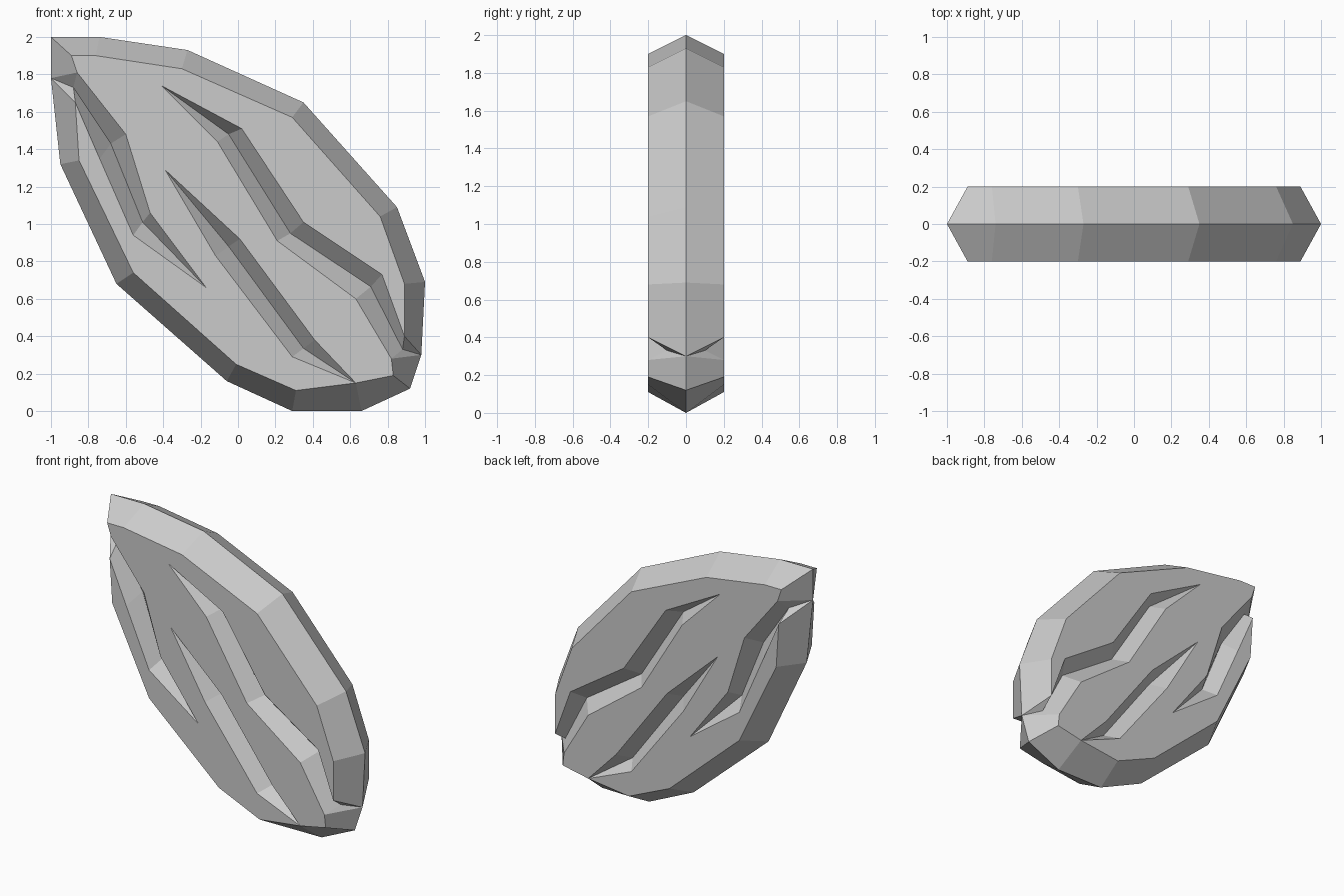
import bpy, bmesh

if "Cube" in bpy.data.objects:
    bpy.data.objects.remove(bpy.data.objects["Cube"])

FACE, VALLEY = 0.2, 0.1     # half thickness of the slab, distance of groove bottoms from centre

# Rim: (outer ridge x, z, flat-face edge x, z), split where two grooves cut through it
rim_top = [(-1, 1.78, -.86, 1.81), (-1, 2, -.89, 1.9), (-.74, 2, -.76, 1.9),
           (-.27, 1.93, -.30, 1.83), (.35, 1.65, .29, 1.57), (.85, 1.09, .76, 1.04),
           (1, .69, .89, .68), (.98, .30, .89, .40)]
rim_low = [(.98, .30, .82, .28), (.92, .12, .83, .19), (.66, 0, .63, .15),
           (.29, 0, .31, .11), (-.06, .16, -.01, .25), (-.65, .68, -.56, .74),
           (-.95, 1.32, -.85, 1.34), (-1, 1.78, -.87, 1.65)]

# Grooves: upper lip, valley and lower lip, running between their end points
tip_a, tip_b, tip_c = (-.41, 1.74), (-.39, 1.29), (-.17, .66)
end_b = (.63, .15)
a_up = [(.02, 1.51), (.35, 1.01), (.77, .73), (.89, .40)]
a_mid = [(-.05, 1.48), (.28, .95), (.71, .665), (.88, .33)]
a_low = [(-.11, 1.44), (.21, .91), (.63, .60), (.82, .28)]
b_up = [(.01, .92), (.41, .38)]
b_mid = [(-.05, .88), (.35, .335)]
b_low = [(-.12, .83), (.29, .29)]
c_up = [(-.47, 1.06), (-.60, 1.48), (-.86, 1.81)]
c_mid = [(-.51, 1.01), (-.68, 1.43), (-.88, 1.73)]
c_low = [(-.56, .94), (-.74, 1.35), (-.87, 1.65)]

bm = bmesh.new()
cache = {}


def vert(p, y):
    key = (p[0], y, p[1])
    if key not in cache:
        cache[key] = bm.verts.new(key)
    return cache[key]


def face(*corners):
    bm.faces.new([vert(p, y) for p, y in corners])


def groove(tip, up, mid, low, f, v, end=None, outlet=None):
    """V-shaped channel from a tip to a second tip or to an outlet on the ridge."""
    for lip in (up, low):
        face((tip, f), (lip[0], f), (mid[0], v))
        for i in range(len(mid) - 1):
            face((lip[i], f), (lip[i + 1], f), (mid[i + 1], v), (mid[i], v))
        if end:
            face((lip[-1], f), (end, f), (mid[-1], v))
        else:
            face((lip[-1], f), (outlet, 0), (mid[-1], v))


# Front and back are mirror images sharing the ridge at y = 0
for side in (-1, 1):
    f, v = side * FACE, side * VALLEY
    # bevelled rim
    for rim in (rim_top, rim_low):
        for p, q in zip(rim, rim[1:]):
            face((p[:2], 0), (q[:2], 0), (q[2:], f), (p[2:], f))
    # carved grooves
    groove(tip_a, a_up, a_mid, a_low, f, v, outlet=(.98, .30))
    groove(tip_b, b_up, b_mid, b_low, f, v, end=end_b)
    groove(tip_c, c_up, c_mid, c_low, f, v, outlet=(-1, 1.78))
    # flat face, in two pieces that meet between the middle and left grooves
    top = [p[2:] for p in rim_top]
    low = [p[2:] for p in rim_low]
    right = top + a_up[-2::-1] + [tip_a] + a_low[:-1] + low[:3] + b_up[::-1] + [tip_b, c_up[1]]
    left = low[2:] + c_low[-2::-1] + [tip_c] + c_up[:2] + [tip_b] + b_low
    face(*[(p, f) for p in right])
    face(*[(p, f) for p in left])

bmesh.ops.recalc_face_normals(bm, faces=bm.faces)
bmesh.ops.triangulate(bm, faces=[p for p in bm.faces if len(p.verts) > 4])
mesh = bpy.data.meshes.new("grooved_leaf")
bm.to_mesh(mesh)
bm.free()
leaf = bpy.data.objects.new("grooved_leaf", mesh)
bpy.context.collection.objects.link(leaf)
